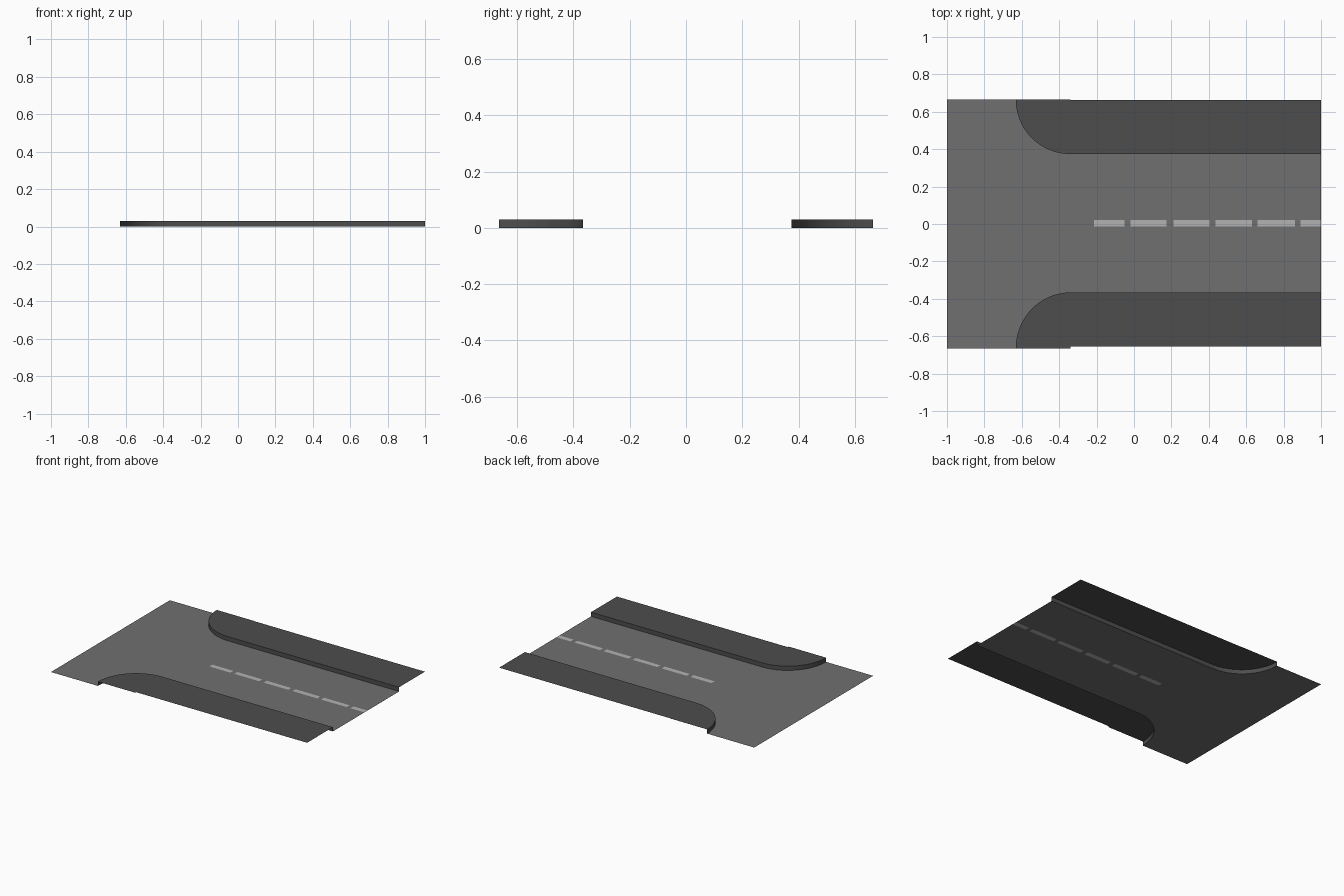
import bpy
from math import cos, sin, pi

if "Cube" in bpy.data.objects:
    bpy.data.objects.remove(bpy.data.objects["Cube"])

CY = 0.004                   # centre line of the street
EDGE = 0.665                 # outer edge at the junction
R = 0.292                    # corner radius
CORNER_X = -0.34
KERB = 0.03
LINE = 0.017                 # half width of the lane marking
DASHES = [(-0.215, -0.05), (-0.02, 0.175), (0.21, 0.403),
          (0.435, 0.63), (0.66, 0.86), (0.89, 1.0)]


def material(name, v):
    m = bpy.data.materials.new(name)
    m.diffuse_color = (v, v, v, 1)
    m.use_nodes = True
    m.node_tree.nodes["Principled BSDF"].inputs["Base Color"].default_value = m.diffuse_color
    return m


asphalt = material("asphalt", 0.16)
paving = material("paving", 0.075)
paint = material("paint", 0.45)


def add(name, verts, faces, mat):
    me = bpy.data.meshes.new(name)
    me.from_pydata(verts, [], faces)
    me.materials.append(mat)
    ob = bpy.data.objects.new(name, me)
    bpy.context.collection.objects.link(ob)
    return ob


def flat(name, pts, mat):
    return add(name, [(x, y, 0) for x, y in pts], [range(len(pts))], mat)


def rect(name, x0, x1, mat):
    lo, hi = CY - LINE, CY + LINE
    return flat(name, [(x0, lo), (x1, lo), (x1, hi), (x0, hi)], mat)


def kerb_line(s):
    # rounded corner followed by the straight kerb
    inner = CY + s * 0.37
    rise = abs(s * EDGE - inner)
    n = 20
    pts = [(CORNER_X - R * cos(i * pi / 2 / n),
            s * (EDGE - rise * sin(i * pi / 2 / n))) for i in range(n + 1)]
    return pts + [(1, inner)]


for side, s in (("left", 1), ("right", -1)):
    line = kerb_line(s)
    outer = CY + s * 0.659

    # half of the carriageway
    pts = [(-1, CY + s * LINE), (1, CY + s * LINE)] + line[::-1] + [(-1, s * EDGE)]
    flat("road_" + side, pts[::s], asphalt)

    # pavement: open shell of top surface and kerb face
    n = len(line)
    rim = line + [(1, outer), (CORNER_X, outer), (CORNER_X, s * EDGE)]
    verts = [(x, y, KERB) for x, y in rim] + [(x, y, 0) for x, y in line]
    m = len(rim)
    faces = [list(range(m))[::s]]
    faces += [[m + i, m + i + 1, i + 1, i][::s] for i in range(n - 1)]
    ob = add("pavement_" + side, verts, faces, paving)
    bpy.ops.object.select_all(action='DESELECT')
    ob.select_set(True)
    bpy.context.view_layer.objects.active = ob
    bpy.ops.object.shade_smooth_by_angle(angle=0.5)

# lane markings set flush into the middle strip, asphalt in the gaps
x = -1
for i, (a, b) in enumerate(DASHES):
    rect(f"road_gap_{i}", x, a, asphalt)
    rect(f"lane_dash_{i}", a, b, paint)
    x = b
